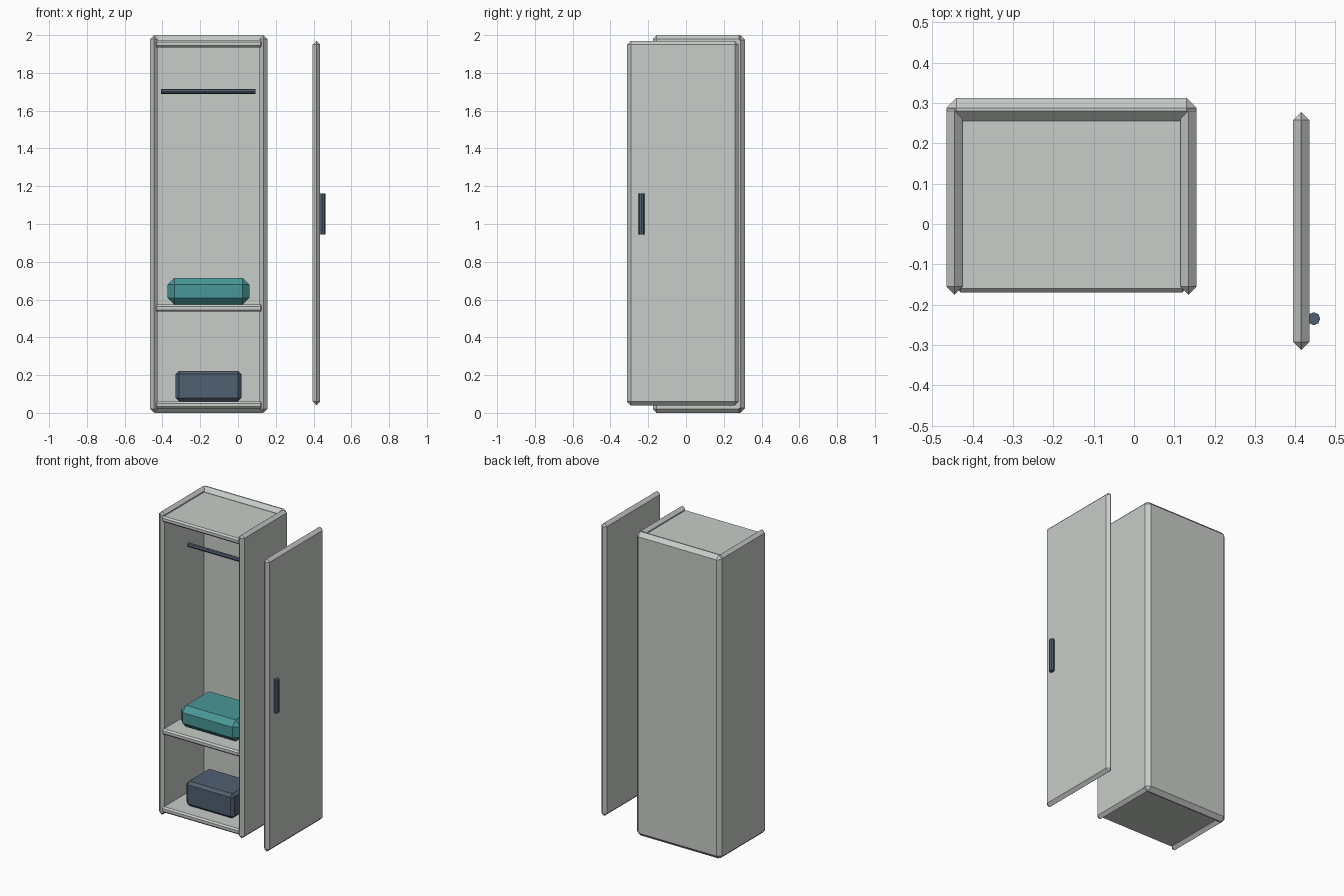
import bpy
import math

default = bpy.data.objects.get("Cube")
if default:
    bpy.data.objects.remove(default, do_unlink=True)


def make_material(name, rgb):
    mat = bpy.data.materials.new(name)
    mat.use_nodes = True
    color = (*rgb, 1.0)
    mat.diffuse_color = color
    mat.node_tree.nodes["Principled BSDF"].inputs["Base Color"].default_value = color
    return mat


grey = make_material("pale_grey", (0.58, 0.61, 0.58))
navy = make_material("slate_navy", (0.08, 0.115, 0.16))
teal = make_material("teal", (0.068, 0.31, 0.31))


def block(name, x, y, z, chamfer, mat):
    """Chamfered box spanning the (low, high) range on each axis."""
    spans = (x, y, z)
    bpy.ops.mesh.primitive_cube_add(size=1, location=[(a + b) / 2 for a, b in spans])
    obj = bpy.context.object
    obj.name = name
    obj.scale = [b - a for a, b in spans]
    bpy.ops.object.transform_apply(location=False, rotation=False, scale=True)
    bevel = obj.modifiers.new("chamfer", "BEVEL")
    bevel.width = chamfer
    bevel.segments = 1
    obj.data.materials.append(mat)
    return obj


def bar(name, location, radius, length, mat, rotation=(0, 0, 0)):
    bpy.ops.mesh.primitive_cylinder_add(vertices=8, radius=radius, depth=length,
                                        location=location, rotation=rotation)
    obj = bpy.context.object
    obj.name = name
    obj.data.materials.append(mat)
    return obj


# Cabinet shell
centre_x = -0.155
for side, sign in (("left", 1), ("right", -1)):
    mid = centre_x + sign * 0.29
    block(f"{side}_side_panel", (mid - 0.02, mid + 0.02), (-0.175, 0.3), (0, 2), 0.0198, grey)
block("back_panel", (-0.465, 0.155), (0.255, 0.313), (0, 2), 0.025, grey)

# Horizontal boards
for name, low in (("top_panel", 1.935), ("shelf", 0.536), ("bottom_panel", 0.023)):
    block(name, (-0.44, 0.13), (-0.17, 0.28), (low, low + 0.038), 0.01, grey)

# Open door with its handle
block("door", (0.395, 0.435), (-0.312, 0.278), (0.04, 1.97), 0.0198, grey)
bar("door_handle", (0.446, -0.235, 1.053), 0.016, 0.218, navy)

# Contents
bar("hanging_rail", (-0.158, 0.07, 1.702), 0.0135, 0.5, navy, (0, math.pi / 2, 0))
block("folded_bag", (-0.372, 0.06), (-0.095, 0.215), (0.574, 0.714), 0.035, teal)
block("storage_box", (-0.33, 0.018), (-0.08, 0.165), (0.061, 0.223), 0.018, navy)
